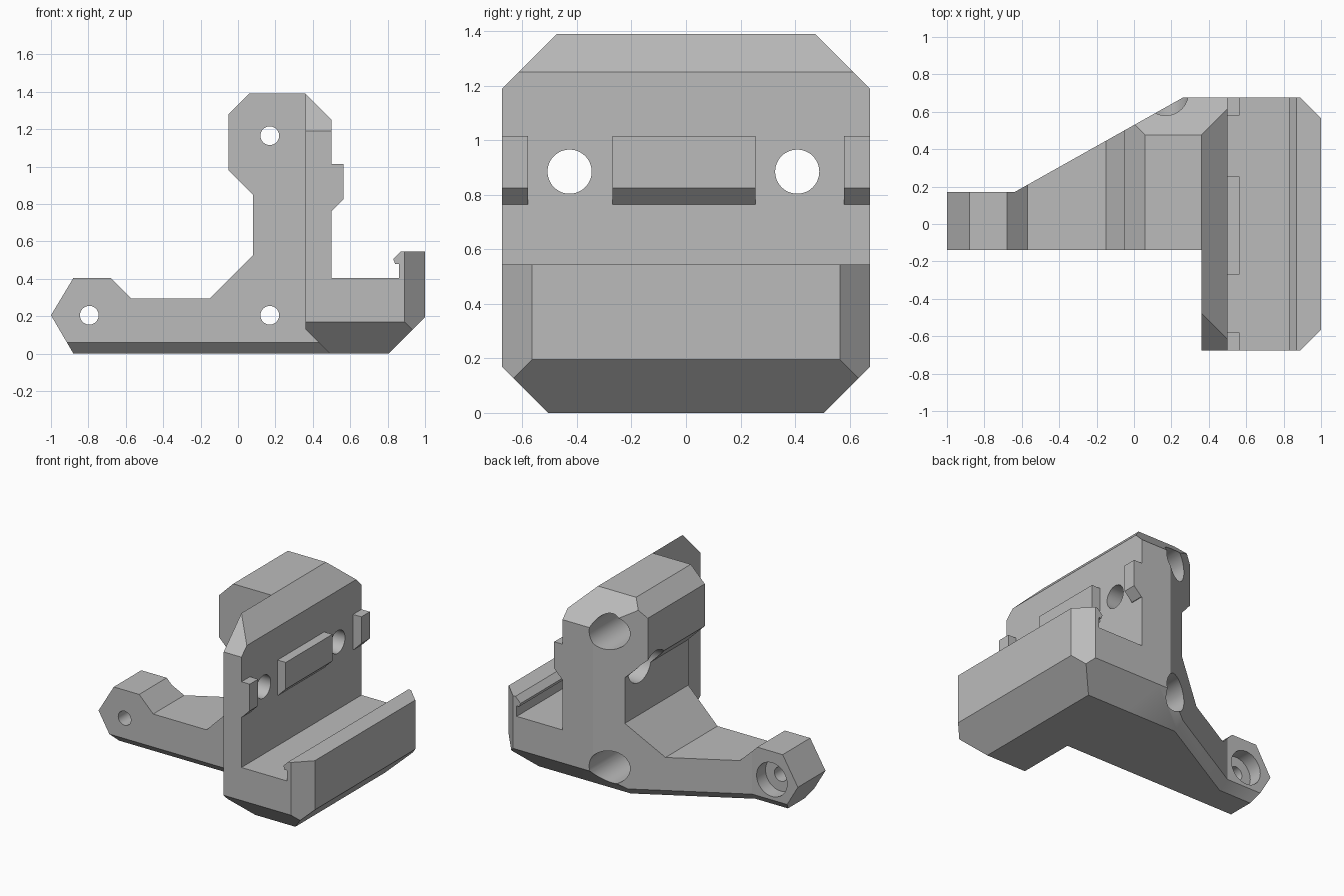
import bpy, bmesh, math
from mathutils import Vector

if "Cube" in bpy.data.objects:
    bpy.data.objects.remove(bpy.data.objects["Cube"], do_unlink=True)

grey = bpy.data.materials.new("plain grey")
grey.use_nodes = True
GREY = (0.5, 0.5, 0.5, 1)
grey.diffuse_color = GREY
grey.node_tree.nodes["Principled BSDF"].inputs["Base Color"].default_value = GREY

HALF = 0.675    # half depth of the tray
AXES = {"x": lambda a, b, d: (d, a, b),
        "y": lambda a, b, d: (a, d, b),
        "z": lambda a, b, d: (a, b, d)}


def loft(name, rings):
    """Closed solid through rings with equal point counts."""
    bm = bmesh.new()
    loops = [[bm.verts.new(p) for p in ring] for ring in rings]
    bm.faces.new(loops[0])
    bm.faces.new(loops[-1])
    for low, high in zip(loops, loops[1:]):
        for i in range(len(low)):
            j = (i + 1) % len(low)
            bm.faces.new((low[i], low[j], high[j], high[i]))
    bmesh.ops.recalc_face_normals(bm, faces=bm.faces)
    mesh = bpy.data.meshes.new(name)
    bm.to_mesh(mesh)
    bm.free()
    mesh.materials.append(grey)
    ob = bpy.data.objects.new(name, mesh)
    bpy.context.collection.objects.link(ob)
    return ob


def prism(name, profile, axis, start, end):
    place = AXES[axis]
    return loft(name, [[place(a, b, d) for a, b in profile] for d in (start, end)])


def rod(name, axis, centre, radius, start, end):
    turns = [2 * math.pi * i / 48 for i in range(48)]
    ring = [(centre[0] + radius * math.cos(t), centre[1] + radius * math.sin(t)) for t in turns]
    return prism(name, ring, axis, start, end)


def combine(ob, tool, operation):
    """Apply a boolean and discard the tool."""
    tool.hide_render = True
    mod = ob.modifiers.new(operation, "BOOLEAN")
    mod.operation, mod.solver, mod.object = operation, "EXACT", tool
    bpy.context.view_layer.objects.active = ob
    bpy.ops.object.modifier_apply(modifier=mod.name)
    bpy.data.objects.remove(tool, do_unlink=True)


# Side outline with chamfered corners, shared by both main parts
octagon = [(-HALF, 0.17), (-0.505, 0), (0.505, 0), (HALF, 0.17),
           (HALF, 1.19), (0.475, 1.39), (-0.475, 1.39), (-HALF, 1.19)]

# Tray with its upright plate and lip
tray = prism("bracket", [(0.36, 0.13), (0.49, 0), (0.805, 0), (1, 0.195), (1, 0.545),
                         (0.87, 0.545), (0.83, 0.505), (0.84, 0.48), (0.86, 0.48),
                         (0.86, 0.405), (0.5, 0.405), (0.5, 1.25), (0.36, 1.39)],
             "y", -HALF, HALF)
combine(tray, prism("tray_sides", octagon, "x", 0.2, 1.2), "INTERSECT")
combine(tray, prism("tray_corners", [(0.2, -0.8), (0.765, -0.8), (1.1, -0.465),
                                     (1.1, 0.465), (0.765, 0.8), (0.2, 0.8)],
                    "z", -0.1, 1.6), "INTERSECT")

# Arm and column, narrowed towards the tip
arm = prism("arm", [(-1, 0.205), (-0.88, 0.405), (-0.68, 0.405), (-0.57, 0.295),
                    (-0.15, 0.295), (0.08, 0.525), (0.08, 0.85), (-0.05, 0.98),
                    (-0.05, 1.28), (0.06, 1.39), (0.36, 1.39), (0.4, 1.3),
                    (0.45, 1.1), (0.45, 0.2), (0.49, 0), (-0.88, 0)], "y", -0.4, 0.8)


def plan(z, inset):
    diagonal = inset * 1.15
    return [(-1.2, -0.14 + inset, z), (0.6, -0.14 + inset, z),
            (0.6, HALF - inset, z), (0.26 + inset * 0.3, HALF - inset, z),
            (-0.64 + (diagonal - inset) / 0.567, 0.17 - inset, z),
            (-1.2, 0.17 - inset, z)]


combine(arm, loft("arm_plan", [plan(-0.06, 0.12), plan(0.06, 0), plan(1.6, 0)]), "INTERSECT")
combine(arm, prism("arm_sides", octagon, "x", -1.3, 0.7), "INTERSECT")
bracket = tray
combine(bracket, arm, "UNION")

# Locating tabs on the upright plate
for start, end in ((-HALF, -0.58), (-0.27, 0.255), (0.58, HALF)):
    tab = prism("tab", [(0.45, 1.015), (0.565, 1.015), (0.565, 0.825), (0.505, 0.765),
                        (0.45, 0.765)], "y", start, end)
    combine(bracket, tab, "UNION")

# Bolt holes from front to back, with wide head recesses at the back
for centre in ((-0.795, 0.205), (0.17, 0.205), (0.17, 1.165)):
    combine(bracket, rod("bolt_hole", "y", centre, 0.05, -0.5, 0.9), "DIFFERENCE")
    combine(bracket, rod("bolt_recess", "y", centre, 0.12, 0.07, 0.9), "DIFFERENCE")

# Holes through the upright plate, one with a recess in the column
for y in (-0.427, 0.408):
    combine(bracket, rod("plate_hole", "x", (y, 0.885), 0.081, -0.5, 0.7), "DIFFERENCE")
combine(bracket, rod("plate_recess", "x", (0.408, 0.885), 0.13, -0.5, 0.22), "DIFFERENCE")

# Smooth the bores, keep the edges sharp
bpy.ops.object.select_all(action="DESELECT")
bracket.select_set(True)
bpy.context.view_layer.objects.active = bracket
bpy.ops.object.shade_smooth_by_angle(angle=math.radians(25))
